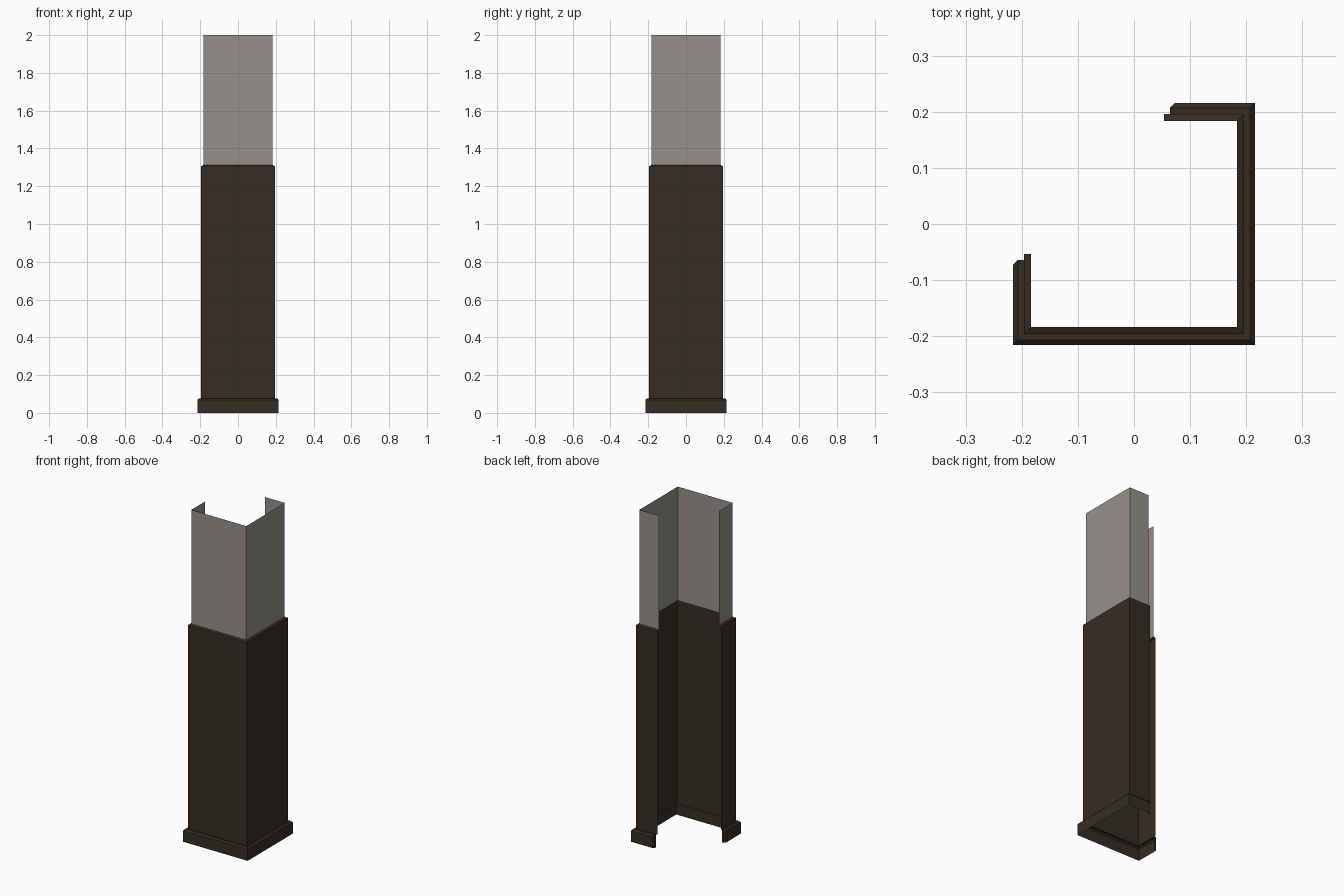
import bpy, bmesh

if "Cube" in bpy.data.objects:
    bpy.data.objects.remove(bpy.data.objects["Cube"])


def material(name, rgb):
    m = bpy.data.materials.new(name)
    m.diffuse_color = (*rgb, 1)
    m.use_nodes = True
    m.node_tree.nodes["Principled BSDF"].inputs["Base Color"].default_value = m.diffuse_color
    return m


dark = material("dark_brown", (0.036, 0.026, 0.017))
grey = material("warm_grey", (0.30, 0.285, 0.26))


def wrap(half, z):
    """Mirror half of a plan across the column diagonal; the last point is a corner."""
    o = -half[-1][0]
    plan = half + [(o, -o)] + [(-y, -x) for x, y in reversed(half)]
    return [(x, y, z) for x, y in plan]


def loft(name, rows, mat):
    """Skin an open shell between matching rows, bottom to top."""
    bm = bmesh.new()
    grid = [[bm.verts.new(p) for p in row] for row in rows]
    for low, high in zip(grid, grid[1:]):
        for i in range(len(low) - 1):
            bm.faces.new((low[i], low[i + 1], high[i + 1], high[i]))
    bmesh.ops.remove_doubles(bm, verts=bm.verts, dist=0.0001)
    mesh = bpy.data.meshes.new(name)
    bm.to_mesh(mesh)
    bm.free()
    mesh.materials.append(mat)
    ob = bpy.data.objects.new(name, mesh)
    bpy.context.collection.objects.link(ob)
    return ob


END = 0.0535                       # where the panels stop beside the open corner
WALL, PANEL, SKIRT, BEVEL = 0.1835, 0.196, 0.2155, 0.0085
SKIRT_TOP, PANEL_TOP = 0.077, 1.312


def panel_row(o, z):
    return wrap([(-o, -END), (-o, -o)], z)


def skirt_row(o, cap, z):
    e = 0.064
    return wrap([(-PANEL, -e), (-cap, -e), (-o, -e - BEVEL), (-o, -o)], z)


# upper wall
loft("upper_wall", [panel_row(WALL, PANEL_TOP), panel_row(WALL, 2.0)], grey)

# lower panel with sloped top ledge
loft("lower_panel", [panel_row(PANEL, SKIRT_TOP), panel_row(PANEL, PANEL_TOP - 0.006),
                     panel_row(WALL, PANEL_TOP)], dark)

# skirting board with bevelled top and ends
inner = SKIRT - BEVEL
loft("skirting_board", [skirt_row(SKIRT, inner, 0), skirt_row(SKIRT, inner, SKIRT_TOP - BEVEL),
                        skirt_row(inner, inner, SKIRT_TOP), skirt_row(PANEL, PANEL, SKIRT_TOP)], dark)
